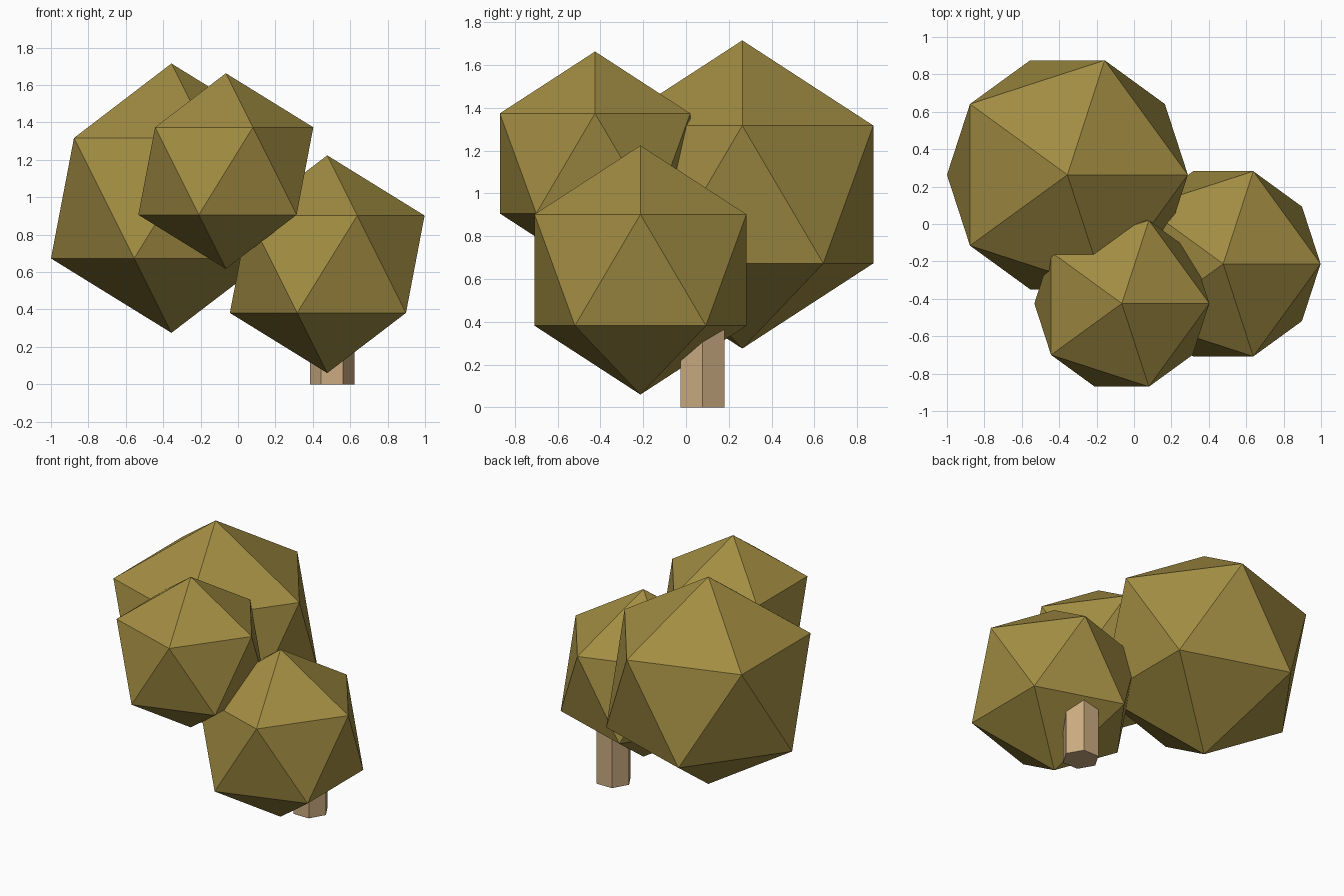
import bpy

if "Cube" in bpy.data.objects:
    bpy.data.objects.remove(bpy.data.objects["Cube"])


def material(name, rgb):
    m = bpy.data.materials.new(name)
    m.diffuse_color = (*rgb, 1.0)
    m.use_nodes = True
    m.node_tree.nodes["Principled BSDF"].inputs["Base Color"].default_value = m.diffuse_color
    return m


olive = material("olive_leaves", (0.36, 0.265, 0.055))
bark = material("light_bark", (0.60, 0.41, 0.22))


def finish(name, mat):
    ob = bpy.context.object
    ob.name = name
    ob.data.materials.append(mat)


# Leaf clumps: flat-faced icosahedra (name, radius, centre)
clumps = [
    ("large_leaf_clump", 0.72, (-0.356, 0.263, 0.995)),
    ("small_leaf_clump", 0.523, (-0.065, -0.425, 1.14)),
    ("low_leaf_clump", 0.582, (0.477, -0.213, 0.642)),
]
for name, radius, centre in clumps:
    bpy.ops.mesh.primitive_ico_sphere_add(subdivisions=1, radius=radius, location=centre)
    finish(name, olive)

# Trunk: hexagonal post with corners along x, ending inside the low clump
height = 0.6
bpy.ops.mesh.primitive_cylinder_add(vertices=6, radius=0.119, depth=height,
                                    location=(0.503, 0.077, height / 2),
                                    rotation=(0, 0, 0.5235988))
finish("trunk", bark)
